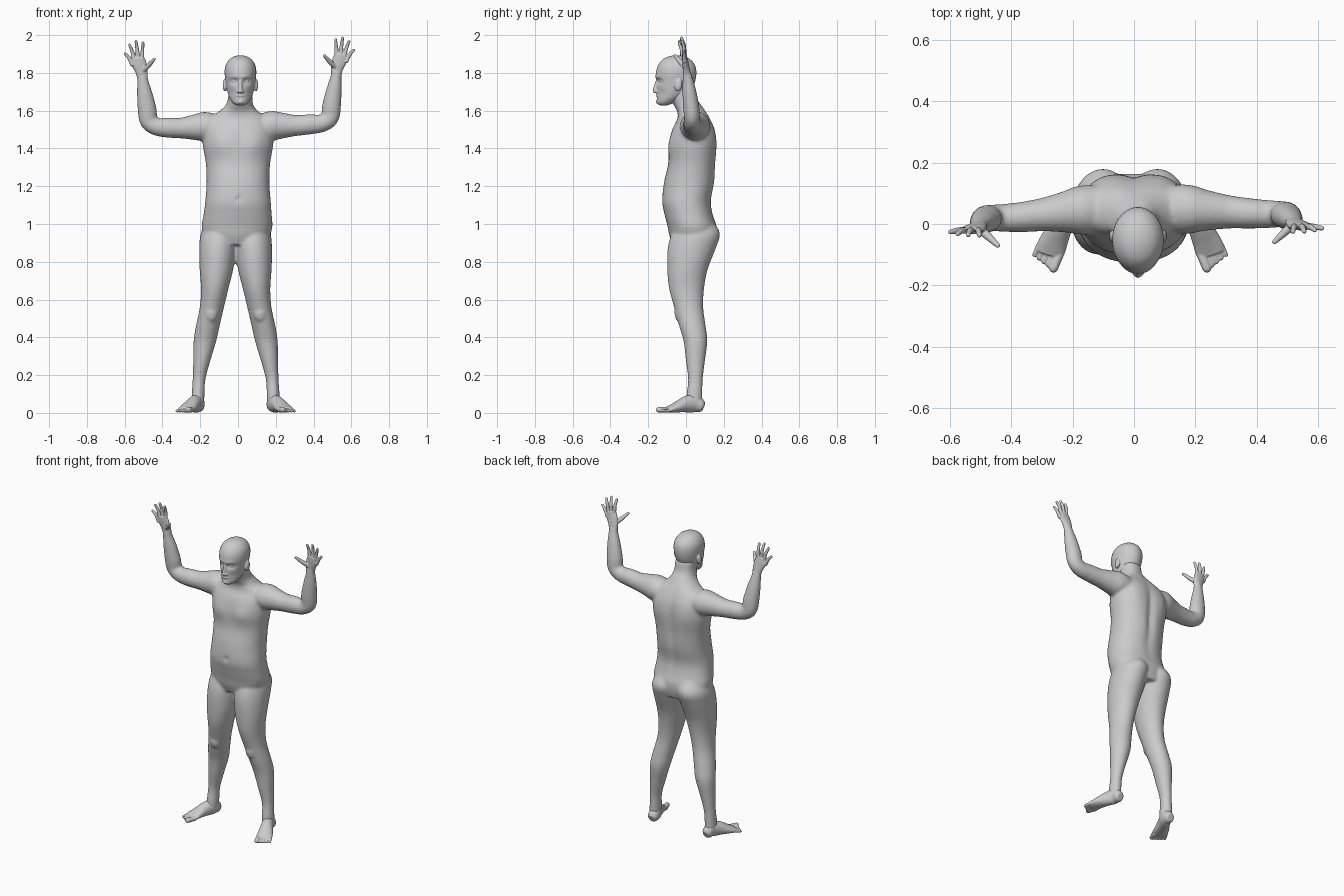
import bpy, bmesh, math
from mathutils import Vector, Matrix

if "Cube" in bpy.data.objects:
    bpy.data.objects.remove(bpy.data.objects["Cube"])

grey = bpy.data.materials.new("plain grey")
grey.diffuse_color = (0.6, 0.6, 0.6, 1)
grey.use_nodes = True
grey.node_tree.nodes["Principled BSDF"].inputs["Base Color"].default_value = grey.diffuse_color


def spline(pts, steps):
    """Catmull-Rom refinement of section rows (x, y, z, width radius, depth radius)."""
    p = [Vector(q) for q in pts]
    p = [p[0] * 2 - p[1]] + p + [p[-1] * 2 - p[-2]]
    out = []
    for a, b, c, d in zip(p, p[1:], p[2:], p[3:]):
        for i in range(steps):
            t = i / steps
            out.append(0.5 * (2 * b + (c - a) * t + (2 * a - 5 * b + 4 * c - d) * t * t
                              + (3 * b - a - 3 * c + d) * t ** 3))
    return out + [p[-2]]


def tube(bm, pts, ref=(0, 1, 0), level=False, power=2.0, n=32, steps=4, dome=False):
    """Closed loft through elliptical sections; ref is the direction of the depth radius."""
    rows = spline(pts, steps)
    ctr = [Vector(r[:3]) for r in rows]
    rings, ends, tan = [], [], None

    def ring(c, u, v, ru, rv):
        vs = []
        for k in range(n):
            a = 2 * math.pi * k / n
            ca, sa = math.cos(a), math.sin(a)
            e = 2 / power
            vs.append(bm.verts.new(c + u * (math.copysign(abs(ca) ** e, ca) * ru)
                                   + v * (math.copysign(abs(sa) ** e, sa) * rv)))
        rings.append(vs)

    for i, r in enumerate(rows):
        tan = (ctr[min(i + 1, len(ctr) - 1)] - ctr[max(i - 1, 0)]).normalized()
        if level:
            tan = Vector((0, 0, 1))
        v = Vector(ref)
        v = (v - tan * v.dot(tan)).normalized()
        u = v.cross(tan)
        ring(ctr[i], u, v, r[3], r[4])
    tip = ctr[-1]
    if dome:
        rad = rows[-1][4]
        for a in (0.5, 1.0, 1.35):
            ring(tip + tan * rad * math.sin(a), u, v, rows[-1][3] * math.cos(a), rad * math.cos(a))
        tip = tip + tan * rad
    for a, b in zip(rings, rings[1:]):
        for k in range(n):
            bm.faces.new((a[k], a[(k + 1) % n], b[(k + 1) % n], b[k]))
    for vs, c in ((rings[0], ctr[0]), (rings[-1], tip)):
        pole = bm.verts.new(c)
        for k in range(n):
            bm.faces.new((vs[k], vs[(k + 1) % n], pole))


def ball(bm, c, r, rot=0.0):
    m = Matrix.Translation(c) @ Matrix.Rotation(rot, 4, 'X') @ Matrix.Diagonal((*r, 1))
    bmesh.ops.create_uvsphere(bm, u_segments=24, v_segments=16, radius=1, matrix=m)


def push(bm, side, x, z, sx, sz, amount):
    """Soft push along y on the front (side -1) or back (side 1) of the mesh."""
    for v in bm.verts:
        if v.normal.y * side > 0:
            g = math.exp(-((v.co.x - x) / sx) ** 2 - ((v.co.z - z) / sz) ** 2)
            v.co.y += amount * g * min(1, v.normal.y * side * 2)


def finish(bm, name, voxel, smooth):
    bmesh.ops.recalc_face_normals(bm, faces=bm.faces)
    me = bpy.data.meshes.new(name)
    bm.to_mesh(me)
    bm.free()
    me.materials.append(grey)
    ob = bpy.data.objects.new(name, me)
    bpy.context.collection.objects.link(ob)
    rm = ob.modifiers.new("fuse", 'REMESH')
    rm.mode, rm.voxel_size, rm.use_smooth_shade = 'VOXEL', voxel, True
    sm = ob.modifiers.new("soften", 'SMOOTH')
    sm.factor, sm.iterations = 0.5, smooth


def normals(bm):
    bmesh.ops.recalc_face_normals(bm, faces=bm.faces)
    bm.normal_update()


def arm_side(rows, s, ramp=False):
    """Image-left rows, or their raised mirror for the other side."""
    if s < 0:
        return rows
    out = []
    for i, (x, y, z, a, b) in enumerate(rows):
        w = min(1, i / 4) if ramp else 1
        out.append((-x + 0.014 * w, y + 0.012 * w, z + 0.018 * w, a, b))
    return out


def leg_side(rows, s):
    return rows if s < 0 else [(-x - 0.025, *rest) for x, *rest in rows]


# Torso and neck
bm = bmesh.new()
tube(bm, [(-.01, .04, .89, .13, .11), (-.008, .037, .94, .175, .125), (-.005, .032, .99, .187, .13),
          (-.002, .015, 1.05, .18, .128), (0, .004, 1.12, .173, .13), (0, .018, 1.22, .166, .134),
          (0, .032, 1.32, .17, .126), (0, .038, 1.42, .186, .124), (0, .04, 1.5, .185, .112),
          (0, .042, 1.555, .16, .088), (.003, .03, 1.595, .105, .076), (.008, .008, 1.63, .073, .073),
          (.012, -.015, 1.67, .064, .068), (.012, -.025, 1.73, .062, .066)],
     level=True, power=2.25, n=64, steps=6)
normals(bm)
push(bm, 1, 0, 1.32, .025, .2, -.016)      # spine groove
for s in (-1, 1):
    push(bm, -1, s * .085, 1.42, .06, .06, -.014)   # chest
    push(bm, 1, s * .1, 1.45, .05, .09, .008)       # shoulder blades
push(bm, -1, 0, 1.13, .012, .012, .012)    # navel

# Arms and legs
for s in (-1, 1):
    tube(bm, arm_side([(-.09, .05, 1.51, .06, .075), (-.17, .045, 1.515, .078, .08),
                       (-.23, .038, 1.512, .068, .066), (-.3, .03, 1.508, .055, .054),
                       (-.37, .022, 1.51, .053, .049), (-.43, .02, 1.515, .047, .045),
                       (-.472, .02, 1.545, .048, .042), (-.481, .015, 1.605, .05, .043),
                       (-.494, .005, 1.69, .041, .036), (-.505, -.005, 1.765, .029, .025),
                       (-.507, -.01, 1.8, .029, .02)], s, True))
    tube(bm, leg_side([(-.085, .05, 1.02, .075, .09), (-.1, .052, .95, .097, .128),
                       (-.107, .03, .87, .098, .127), (-.114, .008, .76, .089, .107),
                       (-.123, .003, .66, .073, .093), (-.138, .014, .56, .064, .077),
                       (-.16, .034, .46, .063, .07), (-.175, .05, .38, .06, .063),
                       (-.191, .05, .28, .046, .051), (-.206, .05, .18, .034, .039),
                       (-.211, .045, .1, .034, .042), (-.213, .043, .04, .033, .045)], s), level=True)
    kx = leg_side([(-.142, 0)], s)[0][0]
    ball(bm, (kx, -.033, .53), (.035, .028, .05))   # kneecap
finish(bm, "body", .0075, 8)

# Head with face and ears
bm = bmesh.new()
cx = .013
tube(bm, [(cx, -.118, 1.628, .022, .02), (cx, -.108, 1.64, .04, .042), (cx, -.085, 1.665, .057, .068),
          (cx, -.066, 1.70, .069, .088), (cx, -.055, 1.75, .078, .102), (cx, -.052, 1.8, .084, .107),
          (cx, -.05, 1.84, .079, .098), (cx, -.05, 1.87, .06, .075), (cx, -.05, 1.886, .036, .045),
          (cx, -.05, 1.893, .012, .015)], level=True, n=72, steps=6)
normals(bm)
for s in (-1, 1):
    push(bm, -1, cx + s * .033, 1.755, .02, .014, .016)   # eye sockets
    push(bm, -1, cx + s * .03, 1.779, .03, .01, -.005)    # brows
    push(bm, -1, cx + s * .05, 1.69, .018, .025, .006)    # cheeks
push(bm, -1, cx, 1.645, .02, .012, -.008)                 # chin
for s in (-1, 1):
    ball(bm, (cx + s * .032, -.131, 1.755), (.013, .01, .008))       # eye
    ball(bm, (cx + s * .083, -.04, 1.735), (.011, .02, .033), -.2)   # ear
    ball(bm, (cx + s * .011, -.158, 1.702), (.009, .012, .008))      # nostril
tube(bm, [(cx, -.146, 1.77, .008, .01), (cx, -.155, 1.74, .009, .012),
          (cx, -.163, 1.705, .012, .013)], dome=True)                # nose
ball(bm, (cx, -.151, 1.68), (.022, .008, .005))                      # upper lip
ball(bm, (cx, -.147, 1.67), (.019, .008, .005))                      # lower lip
finish(bm, "head", .0045, 3)

# Hands: palm, four fingers and thumb
fingers = [((-.509, 1.875), (-.503, 1.958), -.037), ((-.528, 1.885), (-.54, 1.967), -.036),
           ((-.546, 1.878), (-.574, 1.948), -.032), ((-.557, 1.858), (-.598, 1.902), -.026)]
for s, side in ((-1, "right"), (1, "left")):
    bm = bmesh.new()
    tube(bm, arm_side([(-.505, -.006, 1.77, .027, .021), (-.511, -.011, 1.81, .033, .018),
                       (-.524, -.017, 1.85, .039, .015), (-.531, -.021, 1.882, .033, .012)], s))
    for (x0, z0), (x1, z1), y1 in fingers:
        rows = [(x0, -.02, z0 - .02, .011, .011),
                ((x0 + x1) / 2, -.022, (z0 + z1) / 2, .0098, .0098), (x1, y1, z1, .0075, .0075)]
        tube(bm, arm_side(rows, s), n=16, dome=True)
    tube(bm, arm_side([(-.505, -.014, 1.81, .014, .014), (-.475, -.04, 1.838, .013, .013),
                       (-.443, -.07, 1.873, .008, .008)], s), n=16, dome=True)
    finish(bm, side + "_hand", .003, 2)

# Feet: heel to ball, then five toes
d = Vector((-.39, -.92, 0))
across = Vector((.92, -.39, 0))
for s, side in ((-1, "right"), (1, "left")):
    bm = bmesh.new()
    tube(bm, leg_side([(-.208, .094, .03, .02, .022), (-.209, .08, .036, .031, .034),
                       (-.213, .045, .05, .035, .048), (-.234, 0, .045, .037, .043),
                       (-.258, -.05, .03, .045, .028), (-.272, -.085, .02, .048, .018),
                       (-.277, -.1, .017, .042, .014)], s), ref=(0, 0, 1))
    for k in range(5):
        base = Vector((-.272, -.083, .018)) + across * (.033 - .0185 * k)
        r = .015 if k == 0 else .0105 - .0007 * k
        tip = base + d * (.052 - .004 * k)
        tip.z = r + .002
        mid = (base + tip) / 2
        tube(bm, leg_side([(*base, r, r), (*mid, r, r), (*tip, r, r)], s),
             ref=(0, 0, 1), n=16, dome=True)
    finish(bm, side + "_foot", .0035, 3)
